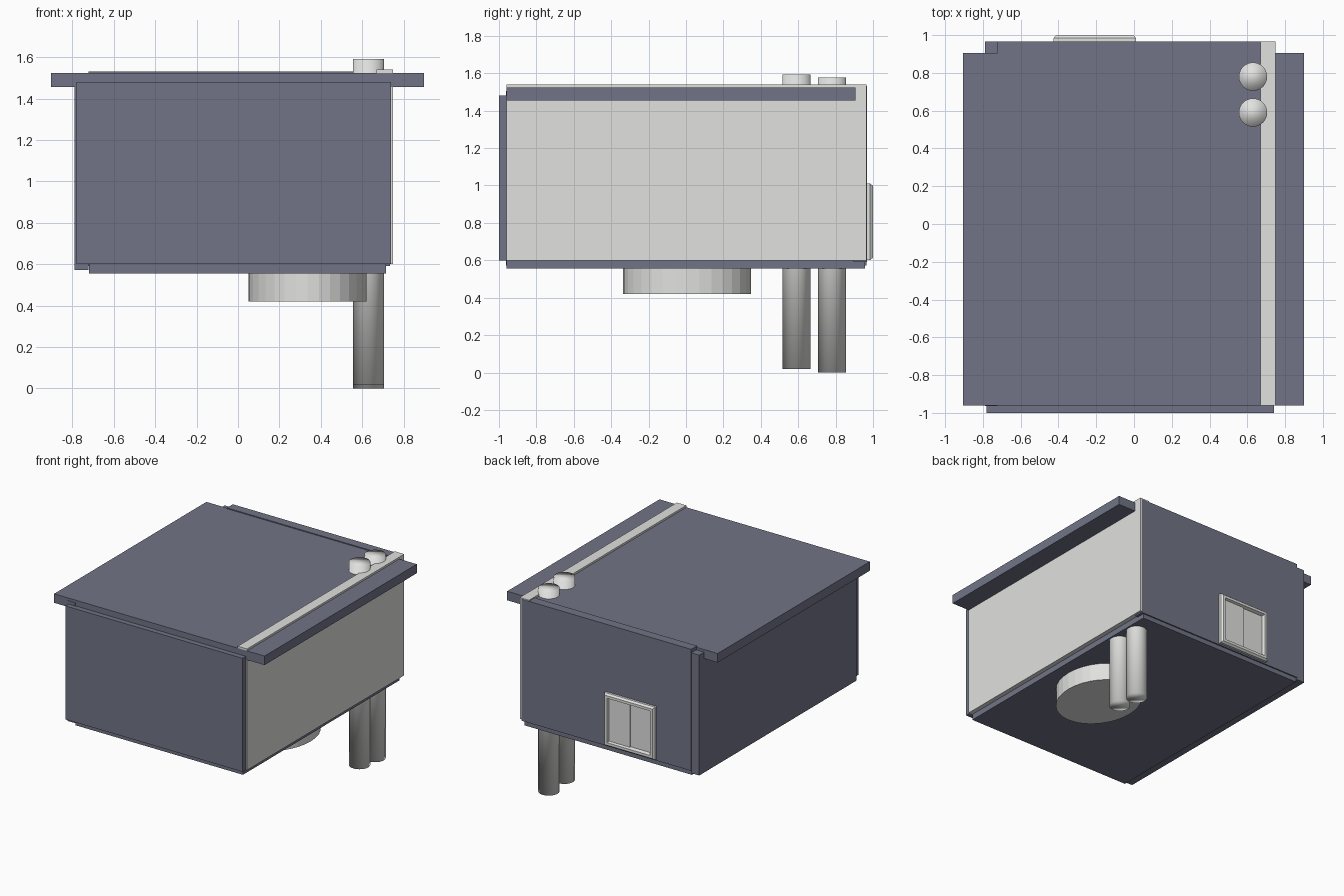
import bpy, bmesh
from mathutils import Matrix, Vector

if "Cube" in bpy.data.objects:
    bpy.data.objects.remove(bpy.data.objects["Cube"])


def material(name, rgb):
    m = bpy.data.materials.new(name)
    m.diffuse_color = (*rgb, 1)
    m.use_nodes = True
    m.node_tree.nodes["Principled BSDF"].inputs["Base Color"].default_value = m.diffuse_color
    return m


SLATE = material("slate", (0.165, 0.175, 0.24))
PALE = material("pale_grey", (0.75, 0.75, 0.74))


def finish(name, bm, mat, smooth=False):
    me = bpy.data.meshes.new(name)
    bm.normal_update()
    bm.to_mesh(me)
    bm.free()
    me.materials.append(mat)
    for p in me.polygons:
        p.use_smooth = smooth
    ob = bpy.data.objects.new(name, me)
    bpy.context.collection.objects.link(ob)
    return ob


def box(name, lo, hi, mat):
    lo, hi = Vector(lo), Vector(hi)
    bm = bmesh.new()
    m = Matrix.Translation((lo + hi) / 2) @ Matrix.Diagonal((*(hi - lo), 1))
    bmesh.ops.create_cube(bm, size=1, matrix=m)
    return finish(name, bm, mat)


def cylinder(name, x, y, z0, z1, rx, ry, mat, smooth):
    bm = bmesh.new()
    m = Matrix.Translation((x, y, (z0 + z1) / 2)) @ Matrix.Diagonal((rx, ry, z1 - z0, 1))
    bmesh.ops.create_cone(bm, cap_ends=True, segments=32, radius1=1, radius2=1,
                          depth=1, matrix=m)
    return finish(name, bm, mat, smooth)


# Shell: separate slabs around a hollow room
box("floor", (-0.72, -0.96, 0.555), (0.715, 0.957, 0.61), SLATE)
box("roof", (-0.905, -0.96, 1.455), (0.90, 0.905, 1.525), SLATE)
box("front_wall", (-0.78, -1.0, 0.60), (0.74, -0.96, 1.48), SLATE)
box("left_wall", (-0.79, -0.963, 0.572), (-0.722, 0.966, 1.505), SLATE)
box("back_wall", (-0.722, 0.895, 0.59), (0.735, 0.967, 1.532), SLATE)
box("right_wall", (0.67, -0.96, 0.60), (0.75, 0.965, 1.54), PALE)

# Round base under the floor
cylinder("round_base", 0.335, 0.005, 0.42, 0.57, 0.285, 0.342, PALE, False)

# Two pipes running through the whole shell
cylinder("inner_pipe", 0.63, 0.59, 0.018, 1.592, 0.075, 0.075, PALE, True)
cylinder("outer_pipe", 0.63, 0.78, 0.0, 1.578, 0.075, 0.075, PALE, True)

# Back window frame: nested rectangular rings (inset, depth) give a bevelled rim
X0, X1, Z0, Z1 = -0.425, 0.01, 0.602, 1.01
bm = bmesh.new()
rings = []
for inset, y in ((0, 0.95), (0, 0.985), (0.012, 1.0), (0.032, 1.0), (0.04, 0.978), (0.04, 0.95)):
    a, b, c, d = X0 + inset, X1 - inset, Z0 + inset, Z1 - inset
    rings.append([bm.verts.new((x, y, z)) for x, z in ((a, c), (b, c), (b, d), (a, d))])
for r, s in zip(rings, rings[1:] + rings[:1]):
    for i in range(4):
        j = (i + 1) % 4
        bm.faces.new((r[i], r[j], s[j], s[i]))
bmesh.ops.recalc_face_normals(bm, faces=bm.faces)
finish("window_frame", bm, PALE)

# Two sliding panes, one slightly behind the other
mid = (X0 + X1) / 2
box("window_pane_left", (X0 + 0.035, 0.95, Z0 + 0.035), (mid, 0.974, Z1 - 0.035), PALE)
box("window_pane_right", (mid, 0.95, Z0 + 0.035), (X1 - 0.035, 0.982, Z1 - 0.035), PALE)
